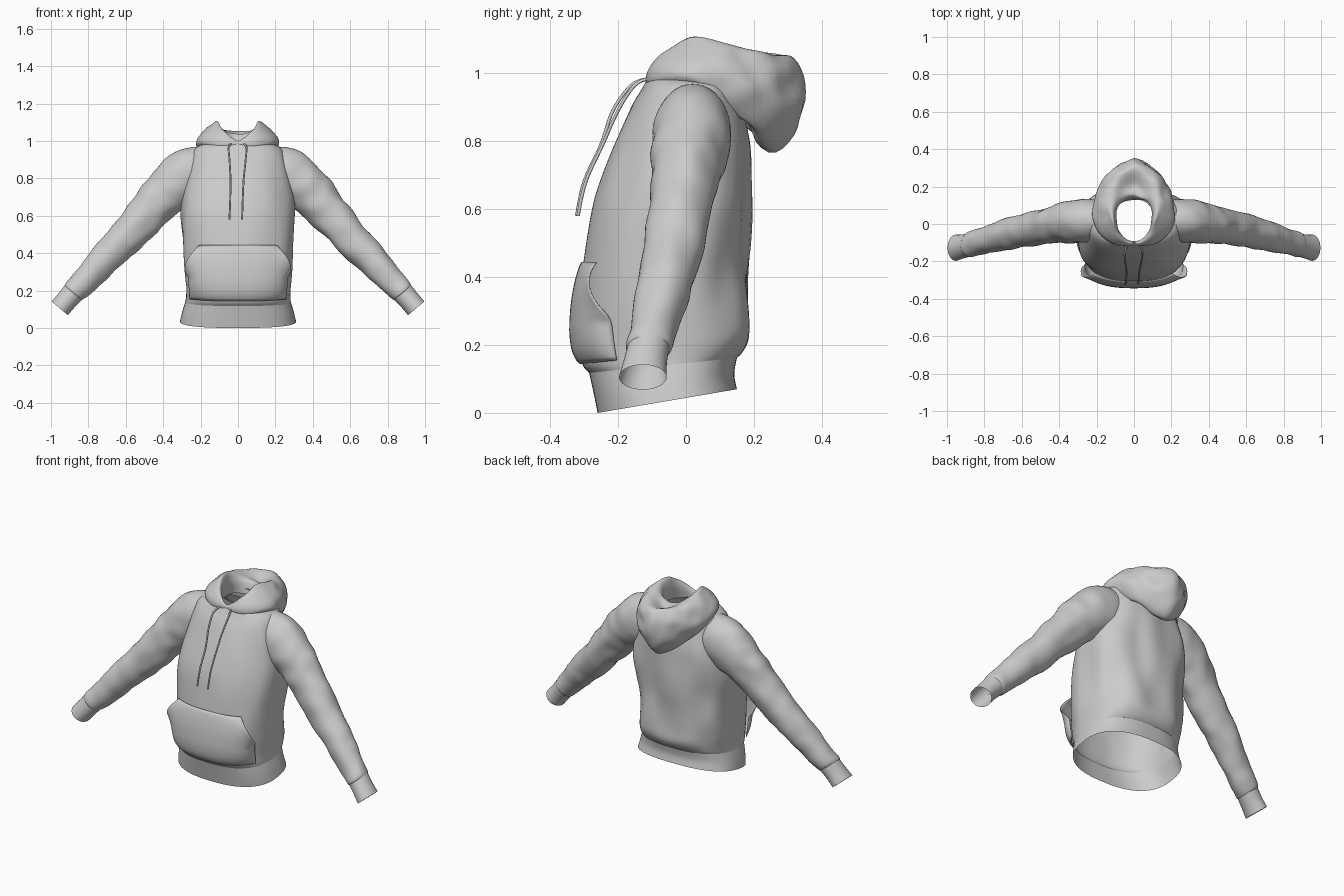
import bpy, bmesh, math
from mathutils import Vector, noise

if "Cube" in bpy.data.objects:
    bpy.data.objects.remove(bpy.data.objects["Cube"])


def spline(keys, n):
    """Catmull-Rom resampling of tuples, n steps per span."""
    out = []
    last = len(keys) - 1
    for i in range(last):
        k = [keys[max(0, min(last, i + d))] for d in (-1, 0, 1, 2)]
        for s in range(n + (i == last - 1)):
            t = s / n
            out.append(tuple(0.5 * (2 * b + (c - a) * t + (2 * a - 5 * b + 4 * c - d) * t * t
                                    + (3 * b - a - 3 * c + d) * t ** 3)
                             for a, b, c, d in zip(*k)))
    return out


def loft(name, rings, closed=True, drop=None):
    """Skin a list of equal-length point rings; drop(center) removes faces."""
    bm = bmesh.new()
    rows = [[bm.verts.new(p) for p in r] for r in rings]
    n = len(rows[0])
    for a, b in zip(rows, rows[1:]):
        for j in range(n if closed else n - 1):
            k = (j + 1) % n
            bm.faces.new((a[j], a[k], b[k], b[j]))
    if drop:
        bad = [f for f in bm.faces if drop(f.calc_center_median())]
        bmesh.ops.delete(bm, geom=bad, context='FACES')
    bmesh.ops.remove_doubles(bm, verts=bm.verts, dist=1e-5)
    bmesh.ops.recalc_face_normals(bm, faces=bm.faces)
    me = bpy.data.meshes.new(name)
    bm.to_mesh(me)
    bm.free()
    for p in me.polygons:
        p.use_smooth = True
    ob = bpy.data.objects.new(name, me)
    bpy.context.collection.objects.link(ob)
    return ob


def crease(p, scale, amp):
    return amp * noise.noise(Vector(p) * scale)


# Torso profile: height, half width, front y, back y
HEM = [(0, .31, -.26, .15), (.06, .298, -.272, .142), (.12, .282, -.285, .15)]
BODY = [(.12, .282, -.285, .15), (.145, .28, -.304, .168), (.2, .28, -.315, .185),
        (.3, .287, -.312, .185), (.45, .295, -.30, .18), (.6, .303, -.275, .19),
        (.7, .298, -.245, .19), (.8, .28, -.205, .185), (.9, .258, -.162, .165),
        (.95, .24, -.132, .15), (.98, .195, -.115, .14), (1.0, .105, -.10, .13)]
POW = 2.5


def torso_point(key, a, off=0.0):
    """Point on the boxy cross-section; a = 0 is the front centre."""
    z, w, yf, yb = key
    s, c = math.sin(a), math.cos(a)
    x = math.copysign(abs(s) ** (2 / POW), s) * (w + off)
    y = (yf + yb) / 2 - math.copysign(abs(c) ** (2 / POW), c) * ((yb - yf) / 2 + off)
    return Vector((x, y, z + .17 * (y + .26) * max(0, 1 - z / .3)))


def torso_rings(keys, steps, amp):
    rings = []
    for k in spline(keys, steps):
        ring = []
        for j in range(96):
            a = 2 * math.pi * j / 96
            p = torso_point(k, a)
            back = .5 - .5 * math.cos(a)
            fade = min(1, max(0, (k[0] - .12) * 10)) * min(1, (1.0 - k[0]) * 10)
            off = crease((p.x * 2, p.y * 2, p.z), 4, amp * (.4 + back)) * fade
            ring.append(torso_point(k, a, off))
        rings.append(ring)
    return rings


# Torso with armholes, and the waistband
def armhole(c):
    return abs(c.x) > .17 and ((c.y - .02) / .10) ** 2 + ((c.z - .83) / .12) ** 2 < 1


loft("torso", torso_rings(BODY, 5, .014), drop=armhole)
loft("waistband", torso_rings(HEM, 4, 0))

# Sleeves and cuffs: centre x, y, z, then half depth and half height
SLEEVE = [(.19, .02, .835, .108, .137), (.27, .018, .815, .117, .142), (.35, .01, .755, .112, .13),
          (.45, -.008, .655, .097, .112), (.6, -.038, .485, .088, .095), (.72, -.065, .36, .08, .083),
          (.82, -.095, .25, .069, .072), (.87, -.108, .2, .068, .066), (.882, -.112, .187, .06, .058)]
CUFF = [(.876, -.11, .195, .062, .06), (.915, -.12, .15, .064, .057), (.953, -.127, .105, .07, .057)]


def tube_rings(keys, steps, side, amp):
    pts = spline(keys, steps)
    rings = []
    for i, (x, y, z, ry, rz) in enumerate(pts):
        a, b = pts[max(0, i - 1)], pts[min(len(pts) - 1, i + 1)]
        t = Vector((b[0] - a[0], 0, b[2] - a[2])).normalized()
        up = Vector((-t.z, 0, t.x))
        ring = []
        for j in range(40):
            q = 2 * math.pi * j / 40
            d = Vector((0, math.cos(q) * ry, 0)) + up * math.sin(q) * rz
            p = Vector((x, y, z)) + d
            p += d * crease((p.x * side, p.y, p.z), 11, amp * min(1, max(0, (x - .2) * 5)))
            ring.append((p.x * side, p.y, p.z))
        rings.append(ring)
    return rings


for side, label in ((-1, "left"), (1, "right")):
    loft(label + "_sleeve", tube_rings(SLEEVE, 7, side, .11))
    loft(label + "_cuff", tube_rings(CUFF, 4, side, 0))

# Front pouch pocket wrapped round the belly, open along the slanted sides
body = spline(BODY, 12)


def body_at(z):
    return min(body, key=lambda k: abs(k[0] - z))


rings = []
for i in range(25):
    v = i / 24
    z = .148 + v * .3
    half = .252 if z < .29 else .252 - .052 * (z - .29) / .158
    k = (z,) + tuple(body_at(z)[1:])
    a = math.asin((half / k[1]) ** (POW / 2))
    ring = []
    for j in range(41):
        u = j / 20 - 1
        bulge = math.sin(math.pi * min(1, v ** .9)) ** .7 if 0 < v < 1 else 0
        puff = .008 + bulge * (.022 + .03 * u * u - .046 * abs(u) ** 6)
        if v > .4:
            puff += .045 * abs(u) ** 6 * (v - .4) * (1 - v) / .09
        p = torso_point(k, a * u, puff)
        p.z = z + .1 * (p.y + .31) * (1 - v) - .004
        ring.append(p)
    rings.append(ring)
pocket = loft("front_pocket", rings, closed=False)
sol = pocket.modifiers.new("thickness", 'SOLIDIFY')
sol.thickness = .004

# Lowered hood: sections (radius, height) from front centre round to the back
HOOD = [
    [.112, .97, .116, .985, .12, .995, .125, 1.0, .13, .995, .132, .985, .13, .975, .125, .965],
    [.108, .96, .10, 1.02, .108, 1.055, .125, 1.06, .148, 1.04, .168, 1.01, .172, .98, .16, .96],
    [.10, .97, .095, 1.05, .108, 1.105, .135, 1.09, .175, 1.055, .21, 1.015, .215, .98, .18, .955],
    [.115, .97, .115, 1.04, .145, 1.08, .205, 1.065, .25, 1.01, .255, .94, .21, .86, .15, .94],
    [.115, .97, .13, 1.035, .19, 1.02, .28, 1.05, .325, .97, .308, .84, .22, .765, .14, .92],
]
half = spline([tuple(s) for s in HOOD], 10)
rings = []
for i in range(80):
    m = i if i <= 40 else 80 - i
    a = 2 * math.pi * i / 80
    sec = spline(list(zip(half[m][0::2], half[m][1::2])), 5)
    ring = []
    for r, z in sec:
        p = Vector((r * math.sin(a), .02 - r * math.cos(a), z))
        w = max(0, min(1, (p.y + .05) * 4))
        n = crease(p, 13, .018 * w)
        p += Vector((math.sin(a), -math.cos(a), .3)) * min(n, .006)
        ring.append(p)
    rings.append(ring)
rings.append(rings[0])
loft("hood", rings, closed=False)


# Drawstrings hanging from the collar
def cord(name, pts, radius):
    cu = bpy.data.curves.new(name, 'CURVE')
    cu.dimensions = '3D'
    cu.bevel_depth = radius
    cu.bevel_resolution = 2
    cu.use_fill_caps = True
    sp = cu.splines.new('POLY')
    path = spline(pts, 6)
    sp.points.add(len(path) - 1)
    for q, p in zip(sp.points, path):
        q.co = (*p, 1)
    ob = bpy.data.objects.new(name, cu)
    bpy.context.collection.objects.link(ob)


cord("left_drawstring", [(-.035, -.105, .985), (-.05, -.16, .965), (-.045, -.215, .89),
                         (-.04, -.25, .79), (-.042, -.30, .68), (-.046, -.322, .58)], .005)
cord("right_drawstring", [(.03, -.105, .985), (.045, -.15, .965), (.04, -.2, .89),
                          (.03, -.245, .79), (.025, -.295, .68), (.022, -.318, .58)], .005)
